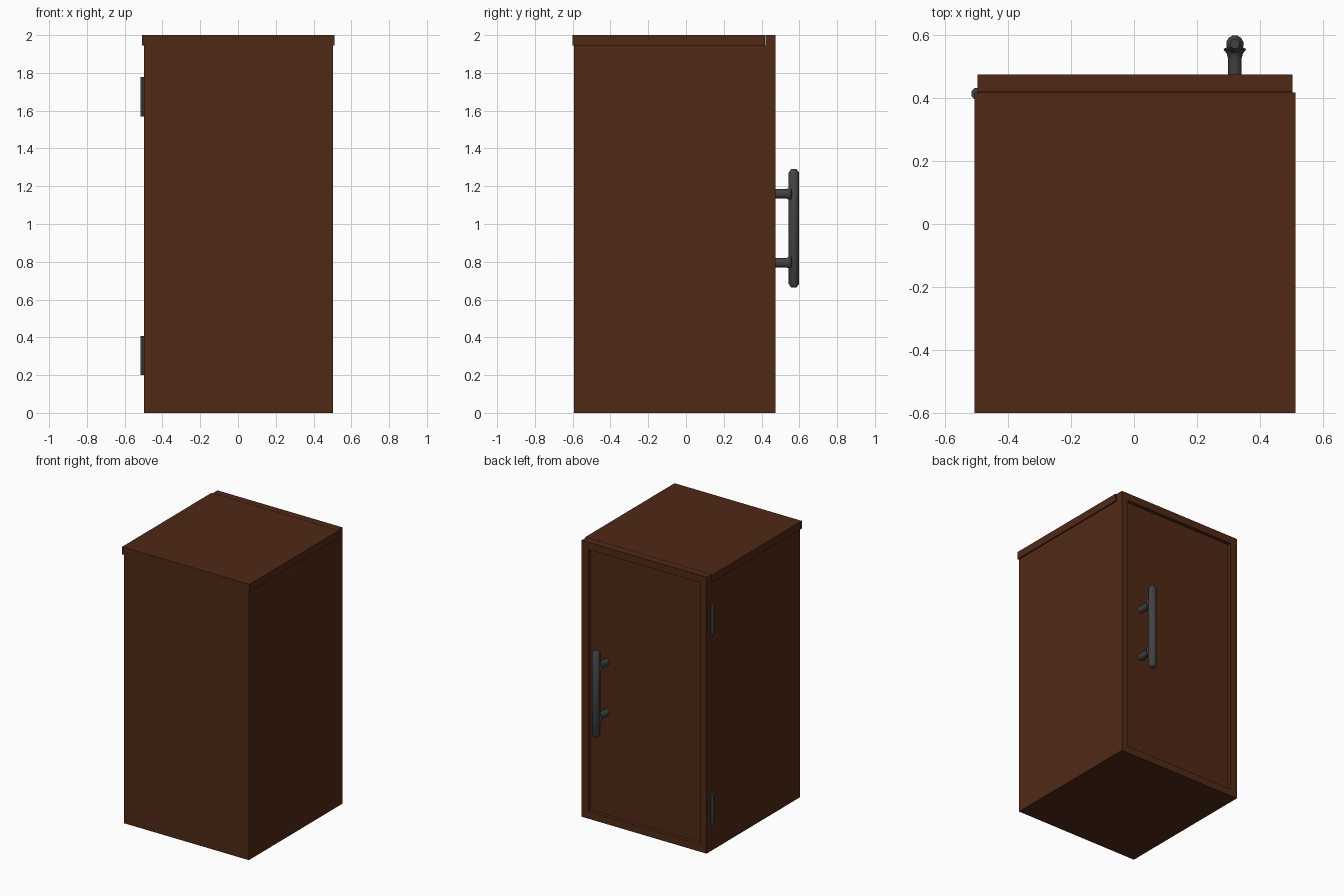
import bpy, bmesh, math
from mathutils import Matrix

if "Cube" in bpy.data.objects:
    bpy.data.objects.remove(bpy.data.objects["Cube"])


def material(name, color):
    m = bpy.data.materials.new(name)
    m.diffuse_color = (*color, 1)
    m.use_nodes = True
    m.node_tree.nodes["Principled BSDF"].inputs["Base Color"].default_value = m.diffuse_color
    return m


WOOD = material("dark_wood", (0.08, 0.022, 0.008))
METAL = material("dark_metal", (0.055, 0.055, 0.055))


def finish(name, bm, mat):
    bmesh.ops.recalc_face_normals(bm, faces=bm.faces)
    me = bpy.data.meshes.new(name)
    bm.to_mesh(me)
    bm.free()
    me.materials.append(mat)
    ob = bpy.data.objects.new(name, me)
    bpy.context.collection.objects.link(ob)
    return ob


def box_bm(x0, x1, y0, y1, z0, z1):
    bm = bmesh.new()
    mat = Matrix.Translation(((x0 + x1) / 2, (y0 + y1) / 2, (z0 + z1) / 2))
    bmesh.ops.create_cube(bm, size=1, matrix=mat @ Matrix.Diagonal((x1 - x0, y1 - y0, z1 - z0, 1)))
    return bm


def turned(name, profile, sides, matrix, mat, smooth=True):
    """Capped surface of revolution from (radius, height) pairs."""
    bm = bmesh.new()
    rings = []
    for r, h in profile:
        angles = [(k + 0.5) * math.tau / sides for k in range(sides)]
        rings.append([bm.verts.new((r * math.cos(a), r * math.sin(a), h)) for a in angles])
    for a, b in zip(rings, rings[1:]):
        for k in range(sides):
            n = (k + 1) % sides
            bm.faces.new((a[k], a[n], b[n], b[k]))
    bm.faces.new(rings[0])
    bm.faces.new(rings[-1])
    bm.transform(matrix)
    ob = finish(name, bm, mat)
    if smooth:
        bpy.ops.object.select_all(action='DESELECT')
        ob.select_set(True)
        bpy.context.view_layer.objects.active = ob
        bpy.ops.object.shade_smooth_by_angle(angle=math.radians(50))
    return ob


# Carcass and overhanging top
finish("cabinet_body", box_bm(-0.497, 0.503, -0.594, 0.42, 0, 1.945), WOOD)
finish("top_board", box_bm(-0.507, 0.512, -0.6, 0.418, 1.945, 2), WOOD)

# Door with a recessed panel
bm = box_bm(-0.497, 0.503, 0.42, 0.475, 0, 2)
outer = max(bm.faces, key=lambda f: f.calc_center_median().y)
bmesh.ops.inset_region(bm, faces=[outer], thickness=0.075)
for v in outer.verts:
    v.co.y -= 0.001
walls = bmesh.ops.extrude_discrete_faces(bm, faces=[outer])["faces"]
for v in walls[0].verts:
    v.co.y -= 0.025
finish("door", bm, WOOD)

# Octagonal hinge barrels
for label, z in (("lower", 0.20), ("upper", 1.57)):
    turned(label + "_hinge", [(0.021, 0), (0.021, 0.207)], 8,
           Matrix.Translation((-0.496, 0.413, z)), METAL, smooth=False)

# Handle bar with two flared posts
turned("handle_bar", [(0.015, 0.665), (0.028, 0.682), (0.028, 1.273), (0.015, 1.29)], 12,
       Matrix.Translation((0.32, 0.571, 0)), METAL)
for label, z in (("lower", 0.795), ("upper", 1.16)):
    turned(label + "_handle_post", [(0.025, 0), (0.025, 0.085), (0.029, 0.1), (0.042, 0.115), (0.02, 0.125)], 12,
           Matrix.Translation((0.32, 0.44, z)) @ Matrix.Rotation(-math.pi / 2, 4, 'X')
           @ Matrix.Diagonal((0.9, 1, 1, 1)), METAL)
